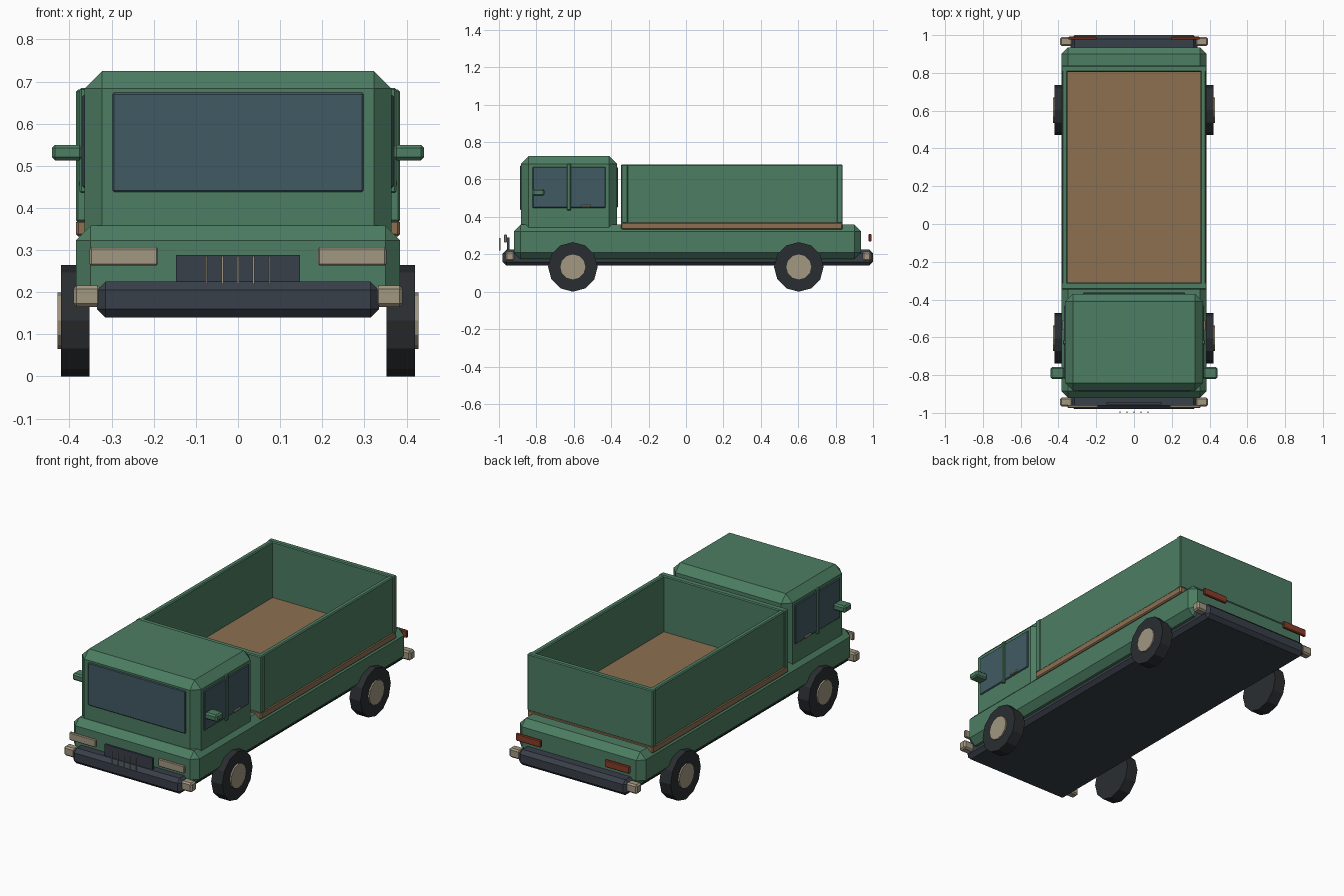
import bpy, bmesh, math
from mathutils import Matrix

if "Cube" in bpy.data.objects:
    bpy.data.objects.remove(bpy.data.objects["Cube"])


def material(name, r, g, b):
    m = bpy.data.materials.new(name)
    m.diffuse_color = (r, g, b, 1)
    m.use_nodes = True
    m.node_tree.nodes["Principled BSDF"].inputs["Base Color"].default_value = m.diffuse_color
    return m


GREEN = material("green paint", 0.073, 0.205, 0.122)
WOOD = material("brown boards", 0.27, 0.16, 0.083)
GLASS = material("glass", 0.053, 0.102, 0.125)
STEEL = material("dark steel", 0.040, 0.050, 0.066)
RUBBER = material("rubber", 0.023, 0.027, 0.030)
CREAM = material("cream trim", 0.36, 0.31, 0.22)
RED = material("red lens", 0.25, 0.045, 0.022)


def finish(name, bm, mat):
    me = bpy.data.meshes.new(name)
    bmesh.ops.recalc_face_normals(bm, faces=bm.faces)
    bm.to_mesh(me)
    bm.free()
    me.materials.append(mat)
    ob = bpy.data.objects.new(name, me)
    bpy.context.collection.objects.link(ob)
    return ob


def box(name, x, y, z, mat, bevel=0.0):
    """Chamfered box from (min, max) ranges."""
    bm = bmesh.new()
    bmesh.ops.create_cube(bm, size=1)
    for v in bm.verts:
        for i, (a, b) in enumerate((x, y, z)):
            v.co[i] = a if v.co[i] < 0 else b
    if bevel:
        bmesh.ops.bevel(bm, geom=bm.edges[:], offset=bevel, segments=1,
                        profile=0.5, affect='EDGES')
    return finish(name, bm, mat)


def pair(name, x, y, z, mat, bevel=0.0):
    """The same box on the right and left sides."""
    box("right_" + name, x, y, z, mat, bevel)
    box("left_" + name, (-x[1], -x[0]), y, z, mat, bevel)


def disc(name, x, y, z, radius, mat):
    """Twelve-sided cylinder along x with a corner pointing up."""
    bm = bmesh.new()
    bmesh.ops.create_cone(bm, cap_ends=True, segments=12, radius1=radius,
                          radius2=radius, depth=abs(x[1] - x[0]),
                          matrix=Matrix.Translation(((x[0] + x[1]) / 2, y, z))
                          @ Matrix.Rotation(math.pi / 2, 4, 'Y'))
    return finish(name, bm, mat)


# Chassis plate with its bumper ends, and lower body
box("chassis_plate", (-0.335, 0.335), (-0.98, 1.0), (0.14, 0.225), STEEL, 0.02)
box("lower_body", (-0.385, 0.385), (-0.92, 0.935), (0.175, 0.358), GREEN, 0.035)
for end, y in (("front", (-0.965, -0.918)), ("rear", (0.943, 0.99))):
    pair(end + "_bumper_corner", (0.325, 0.391), y, (0.165, 0.216), CREAM, 0.008)

# Cab, windows and door trim
box("cab", (-0.364, 0.364), (-0.882, -0.37), (0.30, 0.725), GREEN, 0.041)
box("windshield", (-0.298, 0.298), (-0.888, -0.87), (0.438, 0.674), GLASS, 0.004)
box("rear_window", (-0.27, 0.27), (-0.38, -0.363), (0.45, 0.665), GLASS, 0.004)
pair("side_window", (0.35, 0.37), (-0.82, -0.43), (0.448, 0.668), GLASS, 0.004)
pair("door_pillar", (0.35, 0.376), (-0.637, -0.615), (0.435, 0.685), GREEN, 0.004)
pair("door_handle", (0.36, 0.378), (-0.562, -0.51), (0.453, 0.464), CREAM, 0.002)
pair("mirror", (0.368, 0.442), (-0.82, -0.757), (0.513, 0.55), GREEN, 0.008)

# Cargo bed: floor and four walls
box("bed_floor", (-0.385, 0.385), (-0.347, 0.838), (0.332, 0.372), WOOD, 0.006)
pair("bed_side_wall", (0.352, 0.381), (-0.335, 0.828), (0.366, 0.68), GREEN, 0.005)
box("bed_front_wall", (-0.385, 0.385), (-0.347, -0.31), (0.366, 0.681), GREEN, 0.005)
box("bed_tailgate", (-0.385, 0.385), (0.806, 0.838), (0.366, 0.681), GREEN, 0.005)

# Lights and grille
pair("headlight", (0.19, 0.352), (-0.973, -0.957), (0.263, 0.307), CREAM, 0.004)
pair("tail_light", (0.195, 0.348), (0.976, 0.992), (0.268, 0.309), RED, 0.004)
box("grille", (-0.147, 0.147), (-0.956, -0.944), (0.223, 0.289), STEEL)
for i in range(-2, 3):
    x = i * 0.037
    box(f"grille_bar_{i + 3}", (x - 0.002, x + 0.002), (-1.0, -0.993),
        (0.22, 0.286), CREAM)

# Wheels
for end, y in (("front", -0.605), ("rear", 0.603)):
    for side, s in (("right", 1), ("left", -1)):
        disc(f"{end}_{side}_tyre", (s * 0.352, s * 0.42), y, 0.1325, 0.1325, RUBBER)
        disc(f"{end}_{side}_hub", (s * 0.40, s * 0.428), y, 0.1325, 0.067, CREAM)
